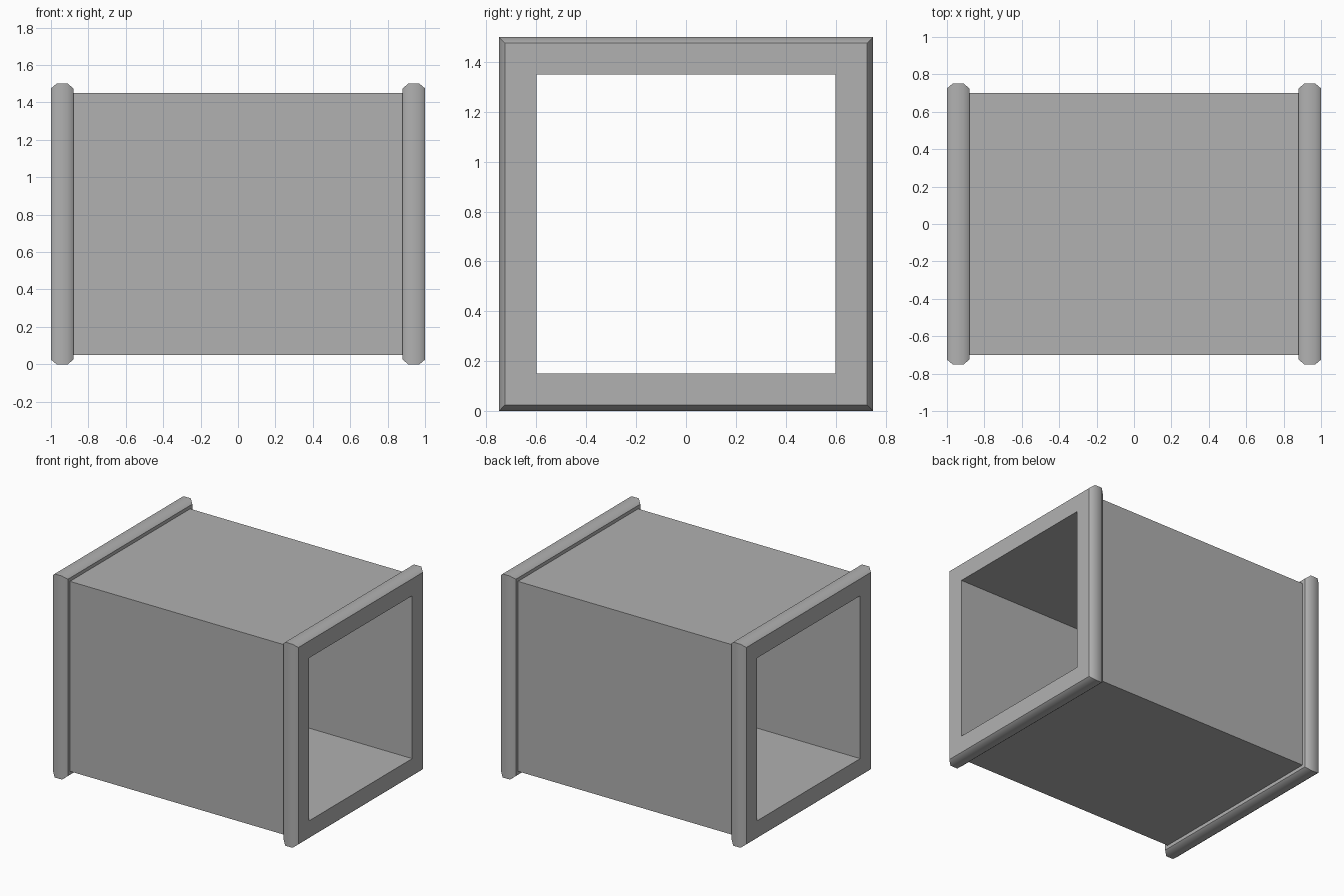
import bpy, bmesh, math

if "Cube" in bpy.data.objects:
    bpy.data.objects.remove(bpy.data.objects["Cube"])

CENTRE_Z = 0.75

# Half cross-section (x, half-width): bore edge, chamfered end flange, body wall
half = [(-1.0, 0.60), (-1.0, 0.725), (-0.97, 0.75), (-0.91, 0.75),
        (-0.88, 0.725), (-0.88, 0.70)]
# Mirror it to get the full closed wall section with a flange at both ends
section = half + [(-x, r) for x, r in reversed(half)]


def square_sweep(name, profile):
    """Sweep a closed (x, half-width) profile round a square about the x axis."""
    bm = bmesh.new()
    corners = [(-1, -1), (1, -1), (1, 1), (-1, 1)]
    rings = [[bm.verts.new((x, r * cy, CENTRE_Z + r * cz)) for x, r in profile]
             for cy, cz in corners]
    n = len(profile)
    for i in range(4):
        a, b = rings[i], rings[(i + 1) % 4]
        for j in range(n):
            k = (j + 1) % n
            bm.faces.new((a[j], a[k], b[k], b[j]))
    bmesh.ops.recalc_face_normals(bm, faces=bm.faces)
    mesh = bpy.data.meshes.new(name)
    bm.to_mesh(mesh)
    bm.free()
    obj = bpy.data.objects.new(name, mesh)
    bpy.context.collection.objects.link(obj)
    return obj


# Hollow square duct with flanged ends; flange rims are softly shaded
duct = square_sweep("flanged_square_duct", section)
bpy.context.view_layer.objects.active = duct
duct.select_set(True)
bpy.ops.object.shade_smooth_by_angle(angle=math.radians(45))

# Darker grey metal
metal = bpy.data.materials.new("dark_grey_metal")
metal.diffuse_color = (0.44, 0.44, 0.44, 1.0)
metal.use_nodes = True
metal.node_tree.nodes["Principled BSDF"].inputs["Base Color"].default_value = metal.diffuse_color
duct.data.materials.append(metal)
